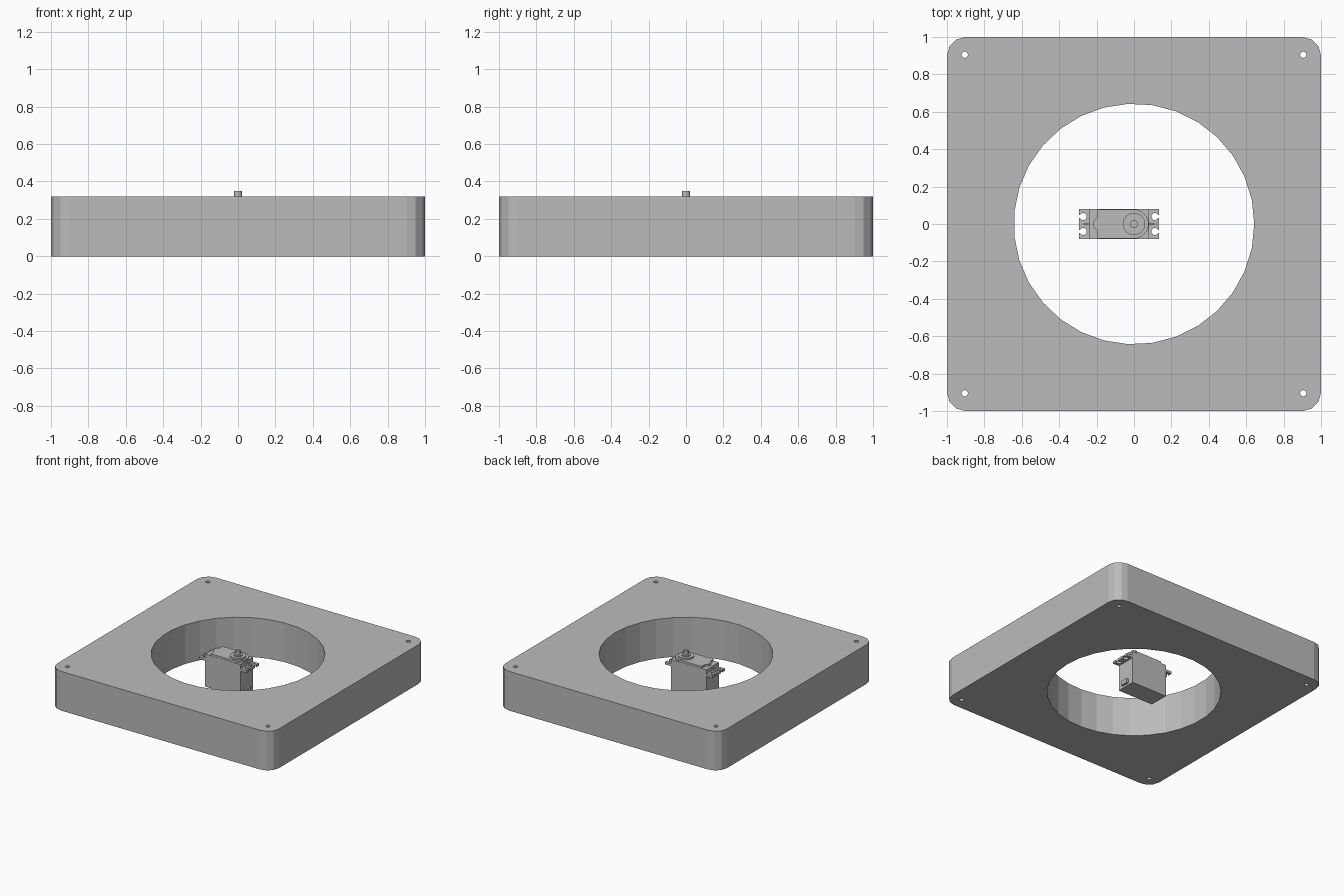
import bpy
import bmesh
from math import sin, cos, pi, radians
from mathutils import Vector

cube = bpy.data.objects.get("Cube")
if cube:
    bpy.data.objects.remove(cube, do_unlink=True)

grey = bpy.data.materials.new("plain_grey")
grey.use_nodes = True
GREY = (0.5, 0.5, 0.5, 1)
grey.diffuse_color = GREY
grey.node_tree.nodes["Principled BSDF"].inputs["Base Color"].default_value = GREY


def arc(cx, cy, r, start, end, steps):
    """Points along an arc, angles in degrees, both ends included."""
    angles = [radians(start + (end - start) * i / steps) for i in range(steps + 1)]
    return [(cx + r * cos(a), cy + r * sin(a)) for a in angles]


def circle(cx, cy, r, sides):
    return arc(cx, cy, r, 0, 360, sides)[:-1]


def box(x0, x1, y0, y1):
    return [(x0, y0), (x1, y0), (x1, y1), (x0, y1)]


def plate(name, z0, z1, *loops):
    """Extrude an outline, with further loops as holes, from z0 to z1."""
    bm = bmesh.new()
    edges = []
    for loop in loops:
        verts = [bm.verts.new((x, y, z0)) for x, y in loop]
        edges += [bm.edges.new((v, verts[i - 1])) for i, v in enumerate(verts)]
    bmesh.ops.triangle_fill(bm, edges=edges, use_beauty=True, use_dissolve=False)
    ext = bmesh.ops.extrude_face_region(bm, geom=bm.faces[:], use_keep_orig=True)
    top = [g for g in ext["geom"] if isinstance(g, bmesh.types.BMVert)]
    bmesh.ops.translate(bm, verts=top, vec=Vector((0, 0, z1 - z0)))
    bmesh.ops.recalc_face_normals(bm, faces=bm.faces[:])
    mesh = bpy.data.meshes.new(name)
    bm.to_mesh(mesh)
    bm.free()
    mesh.materials.append(grey)
    obj = bpy.data.objects.new(name, mesh)
    bpy.context.collection.objects.link(obj)
    return obj


# Square frame with rounded corners, a large opening and four screw holes
SIGNS = [(1, 1), (-1, 1), (-1, -1), (1, -1)]
outline = []
for i, (sx, sy) in enumerate(SIGNS):
    outline += arc(sx * 0.9, sy * 0.9, 0.1, i * 90, i * 90 + 90, 3)
screw_holes = [circle(sx * 0.905, sy * 0.905, 0.017, 12) for sx, sy in SIGNS]
plate("frame", 0, 0.32, outline, circle(0, 0, 0.643, 31), *screw_holes)

# Motor case
X0, X1, HALF = -0.24, 0.08, 0.08
MID = (X0 + X1) / 2
plate("motor_case", 0.02, 0.285, box(X0, X1, -HALF, HALF))

# Gear cover: rounded round the shaft, with a small lobe at the far end
cover = arc(0, 0, 0.078, -90, 90, 16)
cover += [(-0.195, 0.078), (-0.195, 0.035)]
cover += arc(-0.18, 0, 0.038, 115, 245, 8)
cover += [(-0.195, -0.035), (-0.195, -0.078)]
plate("gear_cover", 0.285, 0.3, cover)

# Output boss and shaft, with a square drive tip
plate("shaft_boss", 0.3, 0.312, circle(0, 0, 0.06, 24))
plate("shaft_collar", 0.312, 0.32, circle(0, 0, 0.035, 20))
plate("output_shaft", 0.32, 0.348, circle(0, 0, 0.021, 16))
plate("shaft_tip", 0.348, 0.35, box(-0.012, 0.012, -0.012, 0.012))


# Mounting ears with open keyhole slots, and a rib on each
def ear_outline(side):
    end = 0.134
    pts = [(X1 - 0.01, -HALF), (end, -HALF)]
    for y in (-0.04, 0.04):
        pts.append((end, y - 0.009))
        pts += arc(0.112, y, 0.019, -28, -332, 12)
        pts.append((end, y + 0.009))
    pts += [(end, HALF), (X1 - 0.01, HALF)]
    return [(MID + side * (x - MID), y) for x, y in pts]


for side, word in ((1, "left"), (-1, "right")):
    plate(word + "_ear", 0.23, 0.25, ear_outline(side))
    inner, outer = (MID + side * (x - MID) for x in (X1 - 0.005, 0.128))
    rib = plate(word + "_ear_rib", 0.245, 0.27,
                box(min(inner, outer), max(inner, outer), -0.005, 0.005))
    # Slope the rib down towards the ear's end
    for v in rib.data.vertices:
        if abs(v.co.x - outer) < 0.001 and v.co.z > 0.26:
            v.co.z = 0.252

# Cable grommet near the foot of the case
plate("cable_grommet", 0.035, 0.07, box(X1 - 0.005, X1 + 0.018, -0.03, 0.03))
